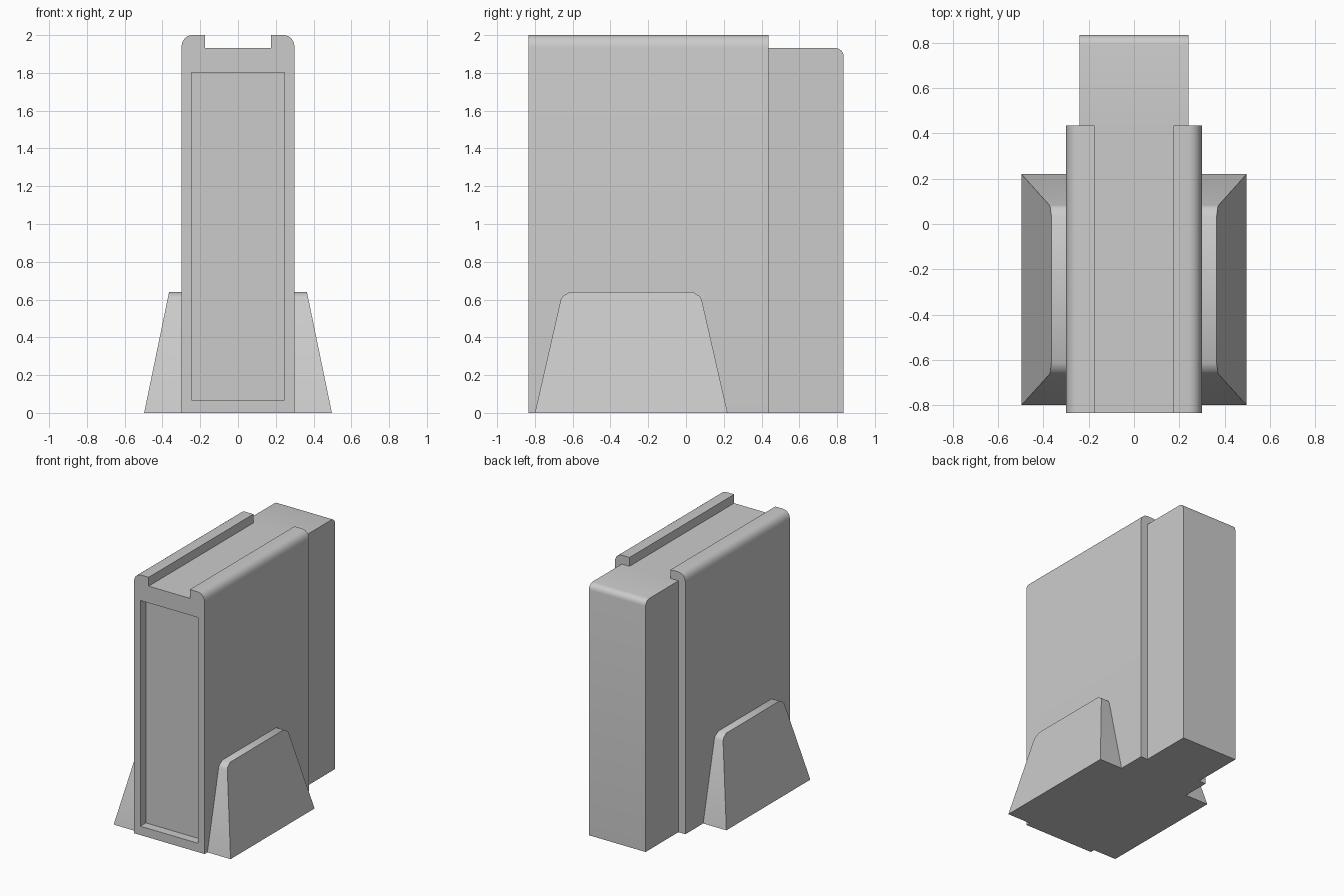
import bpy
import bmesh
from math import sin, cos, pi, radians

if "Cube" in bpy.data.objects:
    bpy.data.objects.remove(bpy.data.objects["Cube"])


def prism(name, profile, place, a, b):
    """Extrude a 2D profile between a and b; place maps (u, v, end) to xyz."""
    bm = bmesh.new()
    ends = [[bm.verts.new(place(u, v, e)) for u, v in profile] for e in (a, b)]
    n = len(profile)
    for ring in ends:
        bm.faces.new(ring)
    for i in range(n):
        j = (i + 1) % n
        bm.faces.new((ends[0][i], ends[0][j], ends[1][j], ends[1][i]))
    bmesh.ops.recalc_face_normals(bm, faces=bm.faces)
    mesh = bpy.data.meshes.new(name)
    bm.to_mesh(mesh)
    bm.free()
    obj = bpy.data.objects.new(name, mesh)
    bpy.context.collection.objects.link(obj)
    return obj


def activate(obj):
    bpy.ops.object.select_all(action='DESELECT')
    obj.select_set(True)
    bpy.context.view_layer.objects.active = obj


def smooth(obj):
    activate(obj)
    bpy.ops.object.shade_smooth_by_angle(angle=radians(32))


def arc(cu, cv, ru, rv, steps=4):
    """Quarter ellipse from the +u side up to the +v side."""
    return [(cu + ru * cos(pi / 2 * i / steps), cv + rv * sin(pi / 2 * i / steps))
            for i in range(steps + 1)]


def along_y(u, v, e):
    return (u, e, v)


def along_x(u, v, e):
    return (e, u, v)


# Outer sleeve with rounded shoulders and a channel along the top
half = [(0.30, 0)] + arc(0.245, 1.935, 0.055, 0.065) + [(0.175, 2.0), (0.175, 1.932)]
sleeve = prism("sleeve", half + [(-x, z) for x, z in reversed(half)],
               along_y, -0.835, 0.436)

# Recessed front panel
cutter = prism("panel_cutter",
               [(-0.246, 0.068), (0.246, 0.068), (0.246, 1.803), (-0.246, 1.803)],
               along_y, -0.95, -0.768)
cutter.hide_render = True
cut = sleeve.modifiers.new("front_recess", 'BOOLEAN')
cut.operation = 'DIFFERENCE'
cut.solver = 'EXACT'
cut.object = cutter
activate(sleeve)
bpy.ops.object.modifier_apply(modifier=cut.name)
bpy.data.objects.remove(cutter)
smooth(sleeve)

# Narrower rear block, rounded along its top back edge
rear = [(0.436, 0), (0.835, 0)] + arc(0.79, 1.887, 0.045, 0.045) + [(0.436, 1.932)]
smooth(prism("rear_block", rear, along_x, -0.241, 0.241))

# Side feet: trapezoid profile whose outer face leans inward
foot_profile = [(-0.80, 0), (0.22, 0), (0.083, 0.60), (0.072, 0.618), (0.035, 0.64),
                (-0.615, 0.64), (-0.652, 0.618), (-0.663, 0.60)]
for side, label in ((-1, "left"), (1, "right")):
    def lean(u, v, e, s=side):
        return (s * (0.29 if e == 0 else 0.497 - 0.132 * v / 0.64), u, v)
    smooth(prism(label + "_foot", foot_profile, lean, 0, 1))
